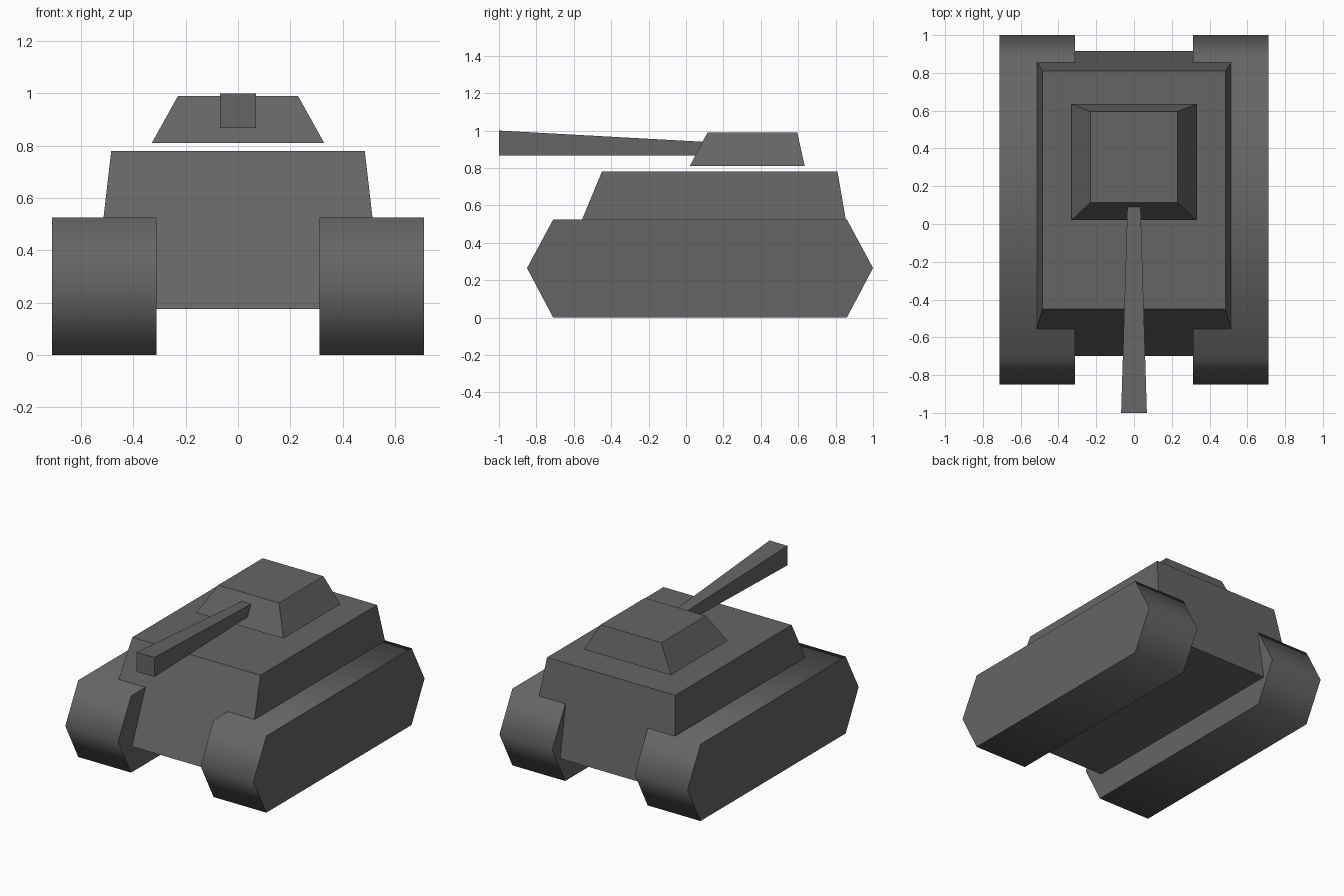
import bpy, bmesh, math

if "Cube" in bpy.data.objects:
    bpy.data.objects.remove(bpy.data.objects["Cube"])

grey = bpy.data.materials.new("dark grey")
grey.diffuse_color = (0.13, 0.13, 0.13, 1)
grey.use_nodes = True
grey.node_tree.nodes["Principled BSDF"].inputs["Base Color"].default_value = grey.diffuse_color


def loft(name, ring_a, ring_b):
    """Closed solid between two matching rings of points."""
    bm = bmesh.new()
    a = [bm.verts.new(p) for p in ring_a]
    b = [bm.verts.new(p) for p in ring_b]
    bm.faces.new(a)
    bm.faces.new(b)
    n = len(a)
    for i in range(n):
        j = (i + 1) % n
        bm.faces.new((a[i], a[j], b[j], b[i]))
    bmesh.ops.recalc_face_normals(bm, faces=bm.faces)
    mesh = bpy.data.meshes.new(name)
    bm.to_mesh(mesh)
    bm.free()
    mesh.materials.append(grey)
    ob = bpy.data.objects.new(name, mesh)
    bpy.context.collection.objects.link(ob)
    return ob


def level(hx, y0, y1, z):
    """Horizontal rectangle."""
    return [(-hx, y0, z), (hx, y0, z), (hx, y1, z), (-hx, y1, z)]


def section(hx, z0, z1, y):
    """Upright rectangle facing along y."""
    return [(-hx, y, z0), (hx, y, z0), (hx, y, z1), (-hx, y, z1)]


# Hull and turret: tapered blocks, the turret hovering just above the hull
loft("hull", level(0.555, -0.70, 0.915, 0.175), level(0.485, -0.45, 0.81, 0.78))
loft("turret", level(0.33, 0.02, 0.635, 0.81), level(0.23, 0.115, 0.595, 0.99))

# Gun barrel: widens towards the muzzle, flat underneath
loft("gun_barrel", section(0.068, 0.867, 1.0, -1.0), section(0.034, 0.867, 0.938, 0.13))

# Tracks: six-sided profile with a softly shaded rim
profile = [(-0.85, 0.265), (-0.71, 0.525), (0.86, 0.525),
           (1.0, 0.265), (0.86, 0.0), (-0.71, 0.0)]
for side, label in ((-1, "left"), (1, "right")):
    track = loft(label + "_track",
                 [(side * 0.312, y, z) for y, z in profile],
                 [(side * 0.712, y, z) for y, z in profile])
    bpy.ops.object.select_all(action='DESELECT')
    track.select_set(True)
    bpy.context.view_layer.objects.active = track
    bpy.ops.object.shade_smooth_by_angle(angle=math.radians(70))
